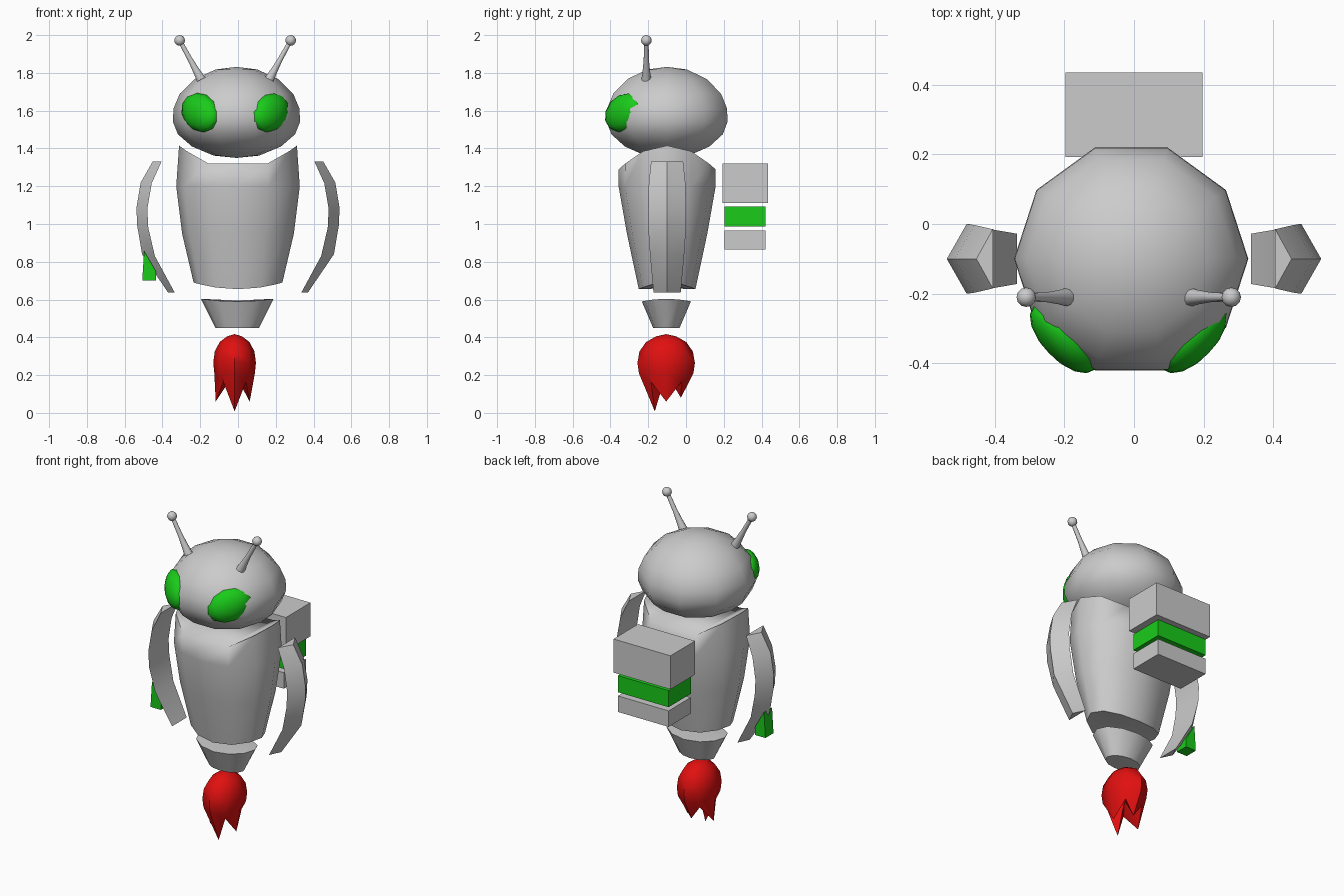
import bpy, bmesh, math
from mathutils import Vector, Matrix

if "Cube" in bpy.data.objects:
    bpy.data.objects.remove(bpy.data.objects["Cube"])


def material(name, rgb):
    m = bpy.data.materials.new(name)
    m.diffuse_color = (*rgb, 1)
    m.use_nodes = True
    m.node_tree.nodes["Principled BSDF"].inputs["Base Color"].default_value = m.diffuse_color
    return m


GREEN = material("green", (0.01, 0.6, 0.01))
RED = material("red", (0.75, 0.005, 0.005))


def finish(name, bm, mat=None, smooth=None):
    bmesh.ops.recalc_face_normals(bm, faces=bm.faces[:])
    me = bpy.data.meshes.new(name)
    bm.to_mesh(me)
    bm.free()
    ob = bpy.data.objects.new(name, me)
    bpy.context.collection.objects.link(ob)
    if mat:
        me.materials.append(mat)
    if smooth:
        bpy.ops.object.select_all(action='DESELECT')
        ob.select_set(True)
        bpy.context.view_layer.objects.active = ob
        bpy.ops.object.shade_smooth_by_angle(angle=math.radians(smooth))
    return ob


def loft(bm, rings):
    """Skin between closed rings of points; returns the vertex rings."""
    vr = [[bm.verts.new(p) for p in r] for r in rings]
    n = len(vr[0])
    for a, b in zip(vr, vr[1:]):
        for i in range(n):
            j = (i + 1) % n
            bm.faces.new((a[i], a[j], b[j], b[i]))
    return vr


def ring(n, rx, ry, zf, cx=0.0, cy=-0.1):
    """Elliptical ring; zf is a height or a function of the angle."""
    pts = []
    for i in range(n):
        a = 2 * math.pi * i / n
        z = zf(a) if callable(zf) else zf
        pts.append((cx + rx * math.cos(a), cy + ry * math.sin(a), z))
    return pts


def fan(bm, verts, tip):
    c = bm.verts.new(tip)
    for i in range(len(verts)):
        bm.faces.new((verts[i], verts[(i + 1) % len(verts)], c))


def box(name, x, y0, y1, z0, z1, mat=None):
    bm = bmesh.new()
    vr = loft(bm, [[(-x, y0, z), (x, y0, z), (x, y1, z), (-x, y1, z)] for z in (z0, z1)])
    for r in vr:
        bm.faces.new(r)
    return finish(name, bm, mat)


# head: ten-sided squashed ball
bm = bmesh.new()
prof = [(0.12, 1.362), (0.235, 1.41), (0.31, 1.475), (0.336, 1.54),
        (0.334, 1.61), (0.30, 1.69), (0.22, 1.768), (0.11, 1.818)]
vr = loft(bm, [ring(10, r, r, z, -0.008) for r, z in prof])
fan(bm, vr[0], (-0.008, -0.1, 1.35))
fan(bm, vr[-1], (-0.008, -0.1, 1.832))
finish("head", bm, smooth=60)

# body: twelve-sided tapered shell with a saddle-shaped top
bm = bmesh.new()
saddle = [1.415, 1.385, 1.32, 1.29]


def top_z(a):
    k = round(math.degrees(a) / 30) % 6
    return saddle[min(k, 6 - k)]


vr = loft(bm, [ring(12, 0.235, 0.15, lambda a: 0.655 + 0.035 * math.cos(a) ** 2),
               ring(12, 0.296, 0.213, 0.95),
               ring(12, 0.327, 0.257, 1.2),
               ring(12, 0.312, 0.256, top_z)])
fan(bm, vr[0], (0, -0.1, 0.66))
t = vr[-1]
for ids in ((0, 1, 11), (1, 2, 10, 11), (2, 4, 8, 10), (2, 3, 4),
            (8, 9, 10), (4, 5, 7, 8), (5, 6, 7)):
    bm.faces.new([t[i] for i in ids])
finish("body", bm, smooth=50)

# waist cone
bm = bmesh.new()
vr = loft(bm, [ring(12, 0.115, 0.07, 0.45, -0.004, -0.104),
               ring(12, 0.193, 0.13, lambda a: 0.59 + 0.014 * math.cos(a) ** 2, -0.004, -0.104)])
bm.faces.new(vr[0])
fan(bm, vr[1], (-0.004, -0.104, 0.595))
finish("waist", bm, smooth=50)

# flame: rounded top, jagged tips, hollow underneath
bm = bmesh.new()
fc = dict(cx=-0.018, cy=-0.105)
rings = [ring(8, r * 0.113, r * 0.152, z, **fc)
         for r, z in ((0.35, 0.405), (0.7, 0.375), (0.93, 0.325), (1.0, 0.265), (0.95, 0.21))]
tips = [(0.08, 0.06), (0.078, 0.08), (0.1, 0.06), (0.06, 0.008)]
jag = []
for i in range(8):
    a = math.pi * i / 4
    if i % 2:
        r, z = (0.085, 0.165)
        jag.append((-0.018 + r * math.cos(a), -0.105 + 1.35 * r * math.sin(a), z))
    else:
        r, z = tips[i // 2]
        jag.append((-0.018 + r * math.cos(a), -0.105 + r * math.sin(a), z))
vr = loft(bm, rings + [jag])
fan(bm, vr[0], (-0.018, -0.105, 0.417))
fan(bm, vr[-1], (-0.018, -0.105, 0.21))
finish("flame", bm, RED, smooth=50)

# arms: curved bands with a triangular section (ridge outside)
arm = [(0.452, 0.405, 1.33, 1.33, 0.085), (0.515, 0.457, 1.22, 1.215, 0.097),
       (0.537, 0.48, 1.09, 1.08, 0.1), (0.535, 0.475, 1.0, 0.98, 0.1),
       (0.508, 0.44, 0.84, 0.83, 0.09), (0.37, 0.335, 0.637, 0.637, 0.072)]
for side, label in ((-1, "left"), (1, "right")):
    bm = bmesh.new()
    vr = loft(bm, [[(side * xo, -0.1, zo), (side * xi, -0.1 - w, zi), (side * xi, -0.1 + w, zi)]
                   for xo, xi, zo, zi, w in arm])
    bm.faces.new(vr[0])
    bm.faces.new(vr[-1])
    finish(label + "_arm", bm, smooth=35)

# green wedge on the left forearm
bm = bmesh.new()
wedge = [(-0.507, 0.7), (-0.435, 0.7), (-0.435, 0.75), (-0.497, 0.858)]
vr = loft(bm, [[(x, y, z) for x, z in wedge] for y in (-0.14, -0.06)])
for r in vr:
    bm.faces.new(r)
finish("arm_wedge", bm, GREEN)

# backpack blocks
box("pack_top", 0.197, 0.192, 0.435, 1.11, 1.32)
box("pack_middle", 0.175, 0.203, 0.422, 0.988, 1.092, GREEN)
box("pack_bottom", 0.175, 0.203, 0.422, 0.865, 0.965)

for side, label in ((-1, "left"), (1, "right")):
    # eyes: tilted flattened balls sunk into the head
    n = Vector((side * 0.7, -0.7, 0.1)).normalized()
    u = Vector((-side * 0.65, -0.65, -0.35))
    u = (u - n * u.dot(n)).normalized()
    v = n.cross(u)
    m = Matrix((u * 0.135, v * 0.1, n * 0.065)).transposed().to_4x4()
    m.translation = (-0.015 + side * 0.183, -0.325, 1.59)
    bm = bmesh.new()
    bmesh.ops.create_uvsphere(bm, u_segments=12, v_segments=8, radius=1, matrix=m)
    finish(label + "_eye", bm, GREEN, smooth=60)

    # antennae: waisted stalk and ball
    base = Vector((-0.015 + side * 0.18, -0.21, 1.765))
    ball = Vector((-0.015 + side * 0.294, -0.21, 1.972))
    d = ball - base
    m = Matrix.Translation(base) @ d.to_track_quat('Z', 'Y').to_matrix().to_4x4()
    bm = bmesh.new()
    vr = loft(bm, [ring(10, r, r, k * d.length, 0, 0)
                   for r, k in ((0.026, 0), (0.02, 0.2), (0.014, 0.5), (0.012, 0.95))])
    bm.faces.new(vr[0])
    bm.faces.new(vr[-1])
    bm.transform(m)
    finish(label + "_antenna_stalk", bm, smooth=50)
    bm = bmesh.new()
    bmesh.ops.create_uvsphere(bm, u_segments=12, v_segments=8, radius=0.028,
                              matrix=Matrix.Translation(ball))
    finish(label + "_antenna_ball", bm, smooth=60)
